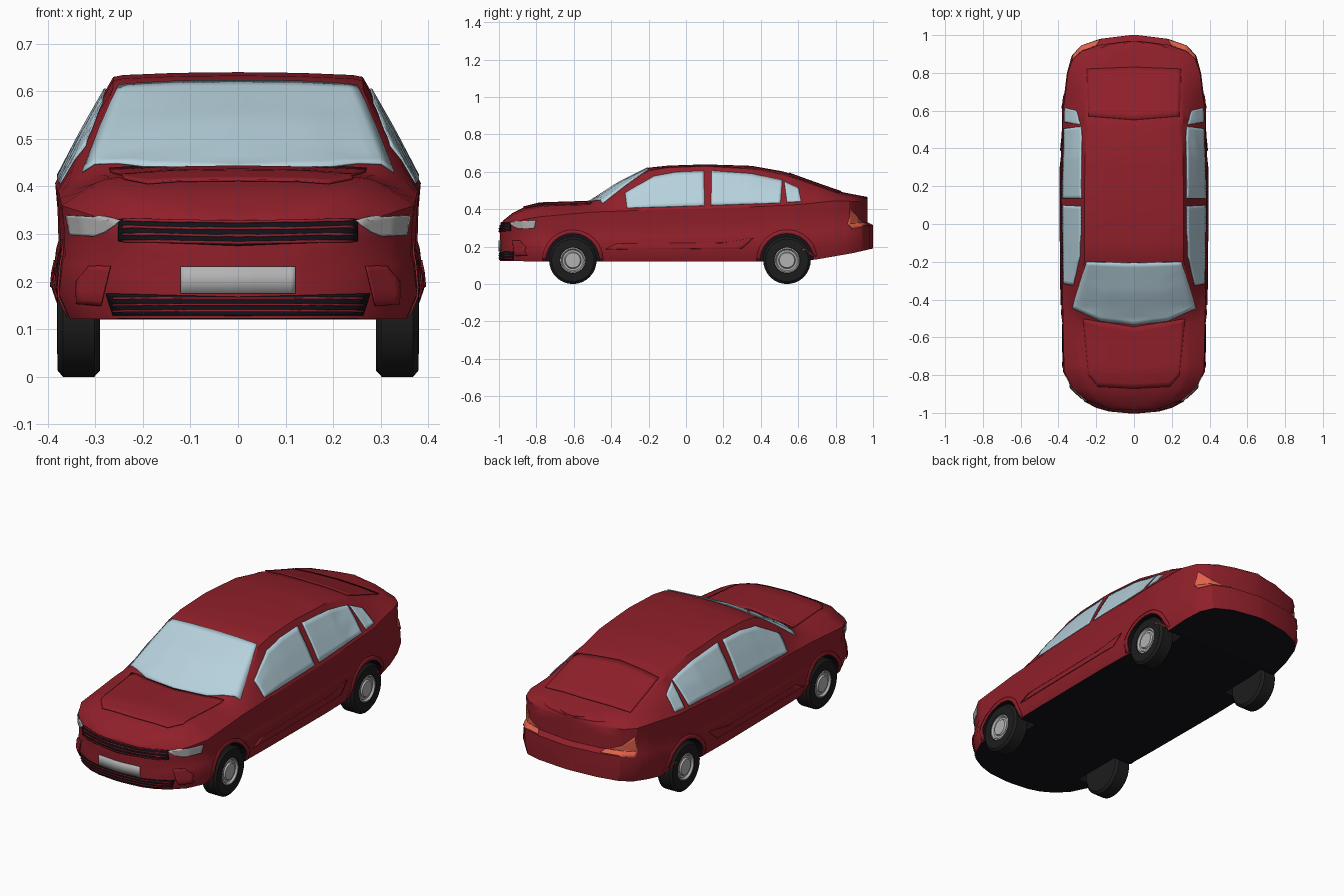
import bpy, bmesh, math
from mathutils import Vector
from mathutils.bvhtree import BVHTree

if "Cube" in bpy.data.objects:
    bpy.data.objects.remove(bpy.data.objects["Cube"])


def material(name, r, g, b):
    m = bpy.data.materials.new(name)
    m.diffuse_color = (r, g, b, 1)
    m.use_nodes = True
    m.node_tree.nodes["Principled BSDF"].inputs["Base Color"].default_value = m.diffuse_color
    return m


RED = material("red_paint", 0.28, 0.014, 0.023)
BLACK = material("black_trim", 0.006, 0.006, 0.01)
GLASS = material("glass", 0.47, 0.64, 0.72)
TYRE = material("rubber", 0.012, 0.012, 0.012)
LAMP = material("lamp_grey", 0.45, 0.45, 0.45)
TAIL = material("tail_red", 0.75, 0.12, 0.07)


def finish(name, bm, mats):
    bmesh.ops.recalc_face_normals(bm, faces=bm.faces)
    me = bpy.data.meshes.new(name)
    bm.to_mesh(me)
    bm.free()
    ob = bpy.data.objects.new(name, me)
    bpy.context.collection.objects.link(ob)
    for m in mats:
        me.materials.append(m)
    return ob


def smooth(ob, angle=28):
    bpy.ops.object.select_all(action='DESELECT')
    ob.select_set(True)
    bpy.context.view_layer.objects.active = ob
    bpy.ops.object.shade_smooth_by_angle(angle=math.radians(angle))


def interp(keys, y):
    for (a, u), (b, v) in zip(keys, keys[1:]):
        if y <= b:
            return u + (v - u) * (y - a) / (b - a)
    return keys[-1][1]


# Body curves along the length: half width, bottom, shoulder, roof edge ratio, edge and centre height
WIDTH = [(-.995, .02), (-.985, .13), (-.965, .2), (-.93, .265), (-.87, .33), (-.78, .376), (-.3, .386),
         (.2, .39), (.6, .382), (.68, .37), (.8, .355), (.89, .33), (.945, .28), (.98, .18), (1, .02)]
BOTTOM = [(-.995, .122), (.6, .12), (.7, .132), (.89, .165), (1, .19)]
SHOULDER = [(-.995, .27), (-.93, .325), (-.87, .345), (-.78, .36), (-.5, .385), (-.3, .392),
            (.3, .41), (.6, .425), (.8, .445), (1, .44)]
RATIO = [(-.995, .8), (-.6, .78), (-.45, .86), (-.2, .68), (.5, .665), (.65, .7), (.85, .8), (1, .82)]
EDGE = [(-.995, .288), (-.98, .325), (-.93, .36), (-.87, .385), (-.75, .408), (-.52, .415), (-.45, .422),
        (-.3, .535), (-.2, .605), (-.1, .622), (.1, .63), (.35, .615), (.55, .57), (.8, .482), (.95, .455), (1, .45)]
CENTRE = [(-.995, .295), (-.98, .338), (-.93, .378), (-.87, .408), (-.78, .43), (-.52, .438), (-.36, .542),
          (-.2, .622), (-.1, .633), (.1, .64), (.35, .632), (.52, .602), (.7, .537), (.82, .495), (.95, .475), (1, .466)]


def section(y):
    w, zb, zs, r, ze, zc = (interp(k, y) for k in (WIDTH, BOTTOM, SHOULDER, RATIO, EDGE, CENTRE))
    h, e = zs - zb, interp(RATIO, y) * w
    half = [(.94 * w, zb), (w, zb + .22 * h), (.98 * w, zb + .5 * h), (.967 * w, zb + .56 * h),
            (.972 * w, zb + .8 * h), (.985 * w, zs), ((.985 * w + e) / 2 + .01 * w, (zs + ze) / 2),
            (e, ze), (.92 * e, ze + .4 * (zc - ze)), (.5 * e, ze + .85 * (zc - ze))]
    tuck = .03 * max(0, min(1, (y - .8) / .15))      # tail sits in above the bumper
    ring = [(x, y - tuck * (i > 2), z) for i, (x, z) in enumerate(half)]
    return ring + [(0, y - tuck, zc)] + [(-x, v, z) for x, v, z in reversed(ring)]


bm = bmesh.new()
stations = sorted({y for k in (WIDTH, BOTTOM, SHOULDER, RATIO, EDGE, CENTRE) for y, _ in k})
rings = [[bm.verts.new(p) for p in section(y)] for y in stations]
n = len(rings[0])
for a, b in zip(rings, rings[1:]):
    for i in range(n):
        f = bm.faces.new((a[i], a[(i + 1) % n], b[(i + 1) % n], b[i]))
        f.material_index = int(i == n - 1)          # dark floor
bm.faces.new(rings[0])
bm.faces.new(rings[-1])
bmesh.ops.recalc_face_normals(bm, faces=bm.faces)
bmesh.ops.triangulate(bm, faces=bm.faces)
surface = BVHTree.FromBMesh(bm)
body = finish("body", bm, [RED, BLACK])


def lathe(bm, profile, centre, side, seg=32):
    rows = []
    for x, r in profile:
        rows.append([bm.verts.new((side * x, centre[0] + r * math.cos(2 * math.pi * k / seg),
                                   centre[1] + r * math.sin(2 * math.pi * k / seg))) for k in range(seg)])
    for a, b in zip(rows, rows[1:]):
        for k in range(seg):
            bm.faces.new((a[k], a[(k + 1) % seg], b[(k + 1) % seg], b[k]))
    bm.faces.new(rows[0])
    bm.faces.new(rows[-1])


# Wheel arches cut out of the body
AXLES = [("front", -.605), ("rear", .54)]
HUB = .127
bm = bmesh.new()
for _, y in AXLES:
    for s in (1, -1):
        lathe(bm, [(.26, .142), (.5, .142)], (y, HUB), s, 40)
for f in bm.faces:
    f.material_index = 1
cutter = finish("arch_cutter", bm, [RED, BLACK])
cutter.hide_render = True
cutter.hide_set(True)
mod = body.modifiers.new("arches", 'BOOLEAN')
mod.operation, mod.object, mod.solver = 'DIFFERENCE', cutter, 'EXACT'
bpy.context.view_layer.objects.active = body
bpy.ops.object.modifier_apply(modifier="arches")
smooth(body)

# Wheels
for name, y in AXLES:
    for label, s in (("right", 1), ("left", -1)):
        bm = bmesh.new()
        lathe(bm, [(.29, .07), (.29, .114), (.302, HUB), (.368, HUB), (.379, .114), (.38, .07), (.36, .064)], (y, HUB), s)
        smooth(finish(f"{name}_{label}_tyre", bm, [TYRE]))
        bm = bmesh.new()
        lathe(bm, [(.35, .07), (.378, .068), (.38, .062), (.37, .055), (.37, .045), (.378, .04), (.378, .01)], (y, HUB), s)
        smooth(finish(f"{name}_{label}_rim", bm, [LAMP]))

RAYS = {'side': lambda a, b: ((5, a, b), (-1, 0, 0)), 'front': lambda a, b: ((a, -5, b), (0, 1, 0)),
        'back': lambda a, b: ((a, 5, b), (0, -1, 0)), 'top': lambda a, b: ((a, b, 5), (0, 0, -1))}


def along(line, t):
    s = t * (len(line) - 1)
    i = min(int(s), len(line) - 2)
    return Vector(line[i]).lerp(Vector(line[i + 1]), s - i)


def panel(name, low, high, view, mat, lift=.003, mirror=False, cols=24, rows=8):
    """Patch between two polylines, projected onto the body and lifted off it."""
    bm = bmesh.new()
    grid = []
    for j in range(rows + 1):
        row = []
        for i in range(cols + 1):
            p = along(low, i / cols).lerp(along(high, i / cols), j / rows)
            origin, direction = RAYS[view](p.x, p.y)
            hit, normal, _, _ = surface.ray_cast(Vector(origin), Vector(direction))
            if hit is None:
                hit, normal, _, _ = surface.find_nearest(Vector(origin) + Vector(direction) * 4.2)
            row.append(bm.verts.new(hit + normal * lift))
        grid.append(row)
    for a, b in zip(grid, grid[1:]):
        for i in range(cols):
            bm.faces.new((a[i], a[i + 1], b[i + 1], b[i]))
    ob = finish(name, bm, [mat])
    smooth(ob)
    if mirror:
        ob.modifiers.new("mirror", 'MIRROR').use_mirror_merge = False
    solid = ob.modifiers.new("thickness", 'SOLIDIFY')
    solid.thickness, solid.offset = .004, 0


# Glass
panel("windscreen", [(-.325, -.445), (-.18, -.512), (0, -.535), (.18, -.512), (.325, -.445)],
      [(-.25, -.2), (0, -.205), (.25, -.2)], 'top', GLASS, rows=14)
panel("front_door_window", [(-.315, .405), (.1, .418)], [(-.325, .485), (-.17, .575), (-.05, .597), (.095, .603)],
      'side', GLASS, mirror=True)
panel("rear_door_window", [(.135, .42), (.505, .432)], [(.135, .604), (.35, .588), (.515, .552)], 'side', GLASS, mirror=True)
panel("quarter_window", [(.54, .435), (.615, .44)], [(.525, .547), (.6, .51)], 'side', GLASS, mirror=True, cols=8)

# Raised body panels
panel("hood", [(-.24, -.8), (-.19, -.86), (0, -.87), (.19, -.86), (.24, -.8)],
      [(-.27, -.5), (0, -.545), (.27, -.5)], 'top', RED, .005, rows=12)
panel("rear_screen", [(-.24, .57), (0, .55), (.24, .57)], [(-.25, .82), (0, .83), (.25, .82)], 'top', RED, .003)
panel("rocker_trim", [(-.43, .185), (.3, .19)], [(-.37, .215), (.2, .22), (.36, .245)], 'side', RED, .004, True)
for name, y in AXLES:
    arcs = [[(y - r * math.cos(math.pi * k / 12), HUB + r * math.sin(math.pi * k / 12)) for k in range(13)] for r in (.142, .163)]
    panel(name + "_arch_lip", arcs[0], arcs[1], 'side', RED, .003, True, rows=2)

# Grilles with slats
panel("upper_grille", [(-.25, .285), (0, .275), (.25, .285)], [(-.25, .33), (0, .326), (.25, .33)], 'front', BLACK)
panel("lower_grille", [(-.26, .13), (0, .128), (.26, .13)], [(-.275, .175), (0, .168), (.275, .175)], 'front', BLACK)
for i in range(4):
    z = .283 + .014 * i
    panel(f"upper_slat_{i + 1}", [(-.24, z), (0, z - .004), (.24, z)],
          [(-.24, z + .005), (0, z + .001), (.24, z + .005)], 'front', RED, .006, rows=1)
for i in range(3):
    z = .137 + .013 * i
    panel(f"lower_slat_{i + 1}", [(-.26, z), (.26, z)], [(-.26, z + .004), (.26, z + .004)], 'front', RED, .006, rows=1)

# Lamps, vents and plate
panel("headlight", [(.275, .305), (.3, .295), (.35, .298)], [(.245, .327), (.28, .335), (.358, .34)], 'front', LAMP, .004, True)
panel("fog_vent", [(.285, .15), (.335, .155)], [(.265, .232), (.31, .232), (.335, .2)], 'front', RED, .005, True)
panel("taillight", [(.18, .315), (.27, .31), (.325, .295)], [(.2, .328), (.27, .355), (.315, .4)], 'back', TAIL, .003, True)
panel("plate", [(-.12, .175), (.12, .175)], [(-.12, .232), (.12, .232)], 'front', LAMP, .006, rows=2)
